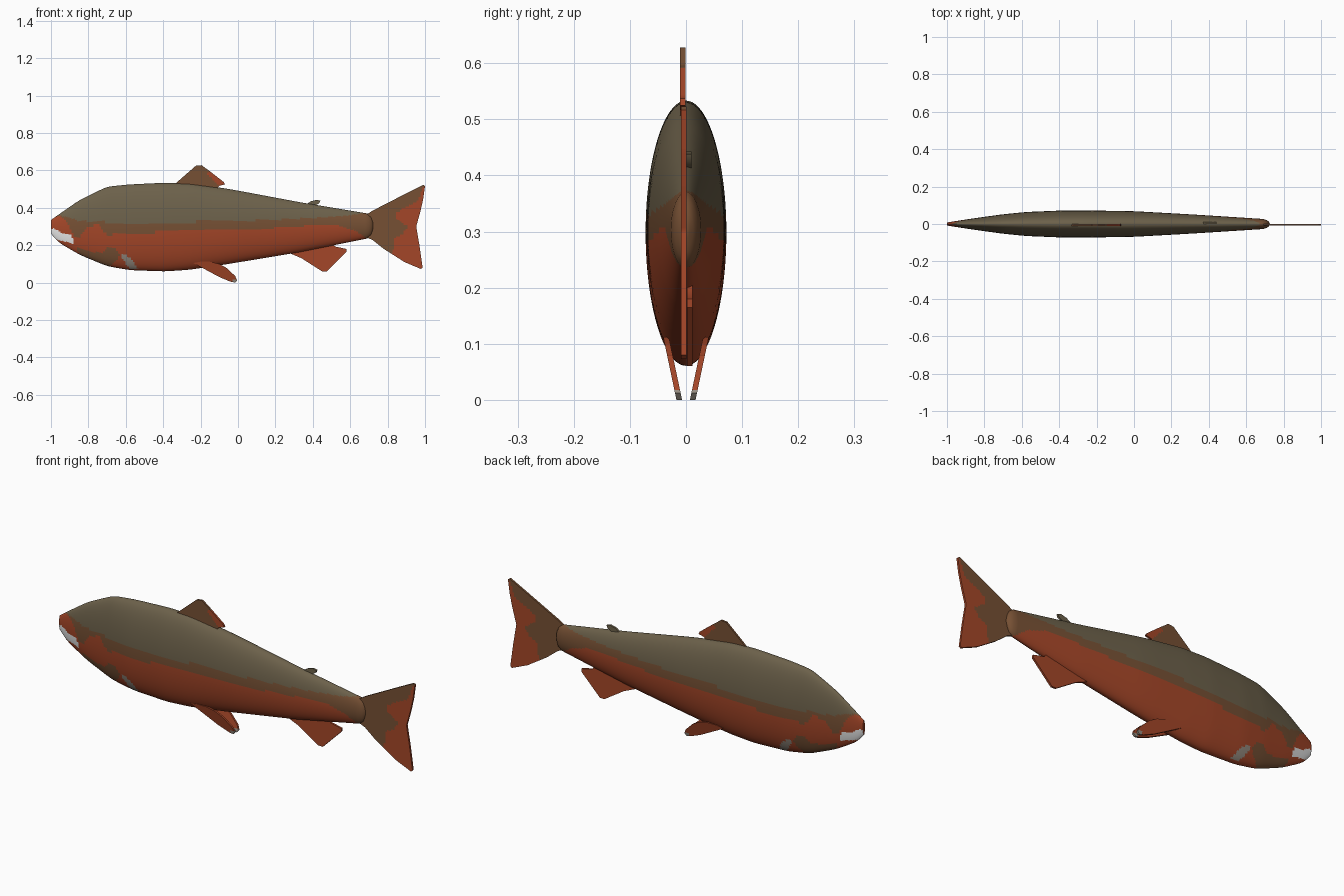
import bpy, bmesh, math
from mathutils import Vector

if "Cube" in bpy.data.objects:
    bpy.data.objects.remove(bpy.data.objects["Cube"])

# One flat material per colour
COLOURS = [("olive back", (.150, .119, .069)), ("brown band", (.180, .080, .034)),
           ("red belly", (.370, .061, .021)), ("white mouth", (.95, .95, .95)),
           ("grey patch", (.305, .262, .216))]
MATS = []
for name, c in COLOURS:
    m = bpy.data.materials.new(name)
    m.diffuse_color = (*c, 1)
    m.use_nodes = True
    m.node_tree.nodes["Principled BSDF"].inputs["Base Color"].default_value = m.diffuse_color
    MATS.append(m)
OLIVE, BROWN, RED, WHITE, GREY = range(5)


def inside(poly, x, z):
    """Point in polygon, side view."""
    hit = False
    for (x1, z1), (x2, z2) in zip(poly, poly[1:] + poly[:1]):
        if (z1 > z) != (z2 > z) and x < x1 + (z - z1) * (x2 - x1) / (z2 - z1):
            hit = not hit
    return hit


def lerp(table, x, k=1):
    for a, b in zip(table, table[1:]):
        if x <= b[0]:
            t = max(0, (x - a[0]) / (b[0] - a[0]))
            return a[k] + (b[k] - a[k]) * t
    return table[-1][k]


def finish(name, bm, rule, angle=40):
    bmesh.ops.recalc_face_normals(bm, faces=bm.faces)
    for f in bm.faces:
        c = f.calc_center_median()
        f.material_index = rule(c.x, c.z)
    me = bpy.data.meshes.new(name)
    bm.to_mesh(me)
    bm.free()
    for m in MATS:
        me.materials.append(m)
    ob = bpy.data.objects.new(name, me)
    bpy.context.collection.objects.link(ob)
    bpy.ops.object.select_all(action='DESELECT')
    ob.select_set(True)
    bpy.context.view_layer.objects.active = ob
    bpy.ops.object.shade_smooth_by_angle(angle=math.radians(angle))
    return ob


# Body: stations of x, top z, bottom z, half width
BODY = [(-1, .335, .262, .008), (-.965, .36, .218, .014), (-.845, .443, .148, .032),
        (-.70, .513, .088, .052), (-.58, .525, .067, .064), (-.39, .534, .060, .072),
        (-.26, .530, .069, .072), (-.07, .504, .097, .070), (.01, .490, .110, .068),
        (.33, .430, .163, .050), (.69, .370, .236, .027), (.71, .355, .250, .021),
        (.72, .335, .272, .013), (.726, .31, .295, .003)]
OLIVE_EDGE = [(-1, .36), (-.92, .355), (-.85, .33), (-.6, .32), (0, .33), (.4, .345), (.6, .36), (.69, .375)]
RED_EDGE = [(-1, .27), (-.85, .24), (-.8, .3), (-.74, .31), (-.7, .25), (-.64, .265), (-.4, .27),
            (0, .28), (.35, .302), (.54, .305), (.62, .28), (.69, .235)]
SNOUT = [(-1.02, .35), (-.95, .355), (-.91, .32), (-.88, .25), (-1.02, .24)]
MOUTH = [(-.99, .295), (-.965, .28), (-.945, .262), (-.89, .255), (-.88, .208),
         (-.93, .22), (-.955, .225), (-1.02, .255)]
GILL = [(-.63, .142), (-.6, .153), (-.555, .11), (-.535, .07), (-.58, .075)]
CHIN = [(-.86, .19), (-.78, .165), (-.72, .16), (-.69, .195), (-.66, .19), (-.63, .145),
        (-.66, .11), (-.70, .08), (-.85, .13)]


def body_rule(x, z):
    if inside(MOUTH, x, z):
        return WHITE
    if inside(GILL, x, z):
        return GREY
    if inside(SNOUT, x, z):
        return RED
    if inside(CHIN, x, z) or x > .69:
        return BROWN
    if z > lerp(OLIVE_EDGE, x):
        return OLIVE
    return RED if z < lerp(RED_EDGE, x) else BROWN


xs = [-1 + 1.69 * i / 170 for i in range(171)] + [.70, .71, .716, .72, .724, .726]
rows = [[lerp(BODY, x, k) for k in (1, 2, 3)] for x in xs]
for _ in range(8):  # soften the corners of the profile
    rows = [rows[i] if i in (0,) or i > 165 else
            [(a + 2 * b + c) / 4 for a, b, c in zip(rows[i - 1], rows[i], rows[i + 1])]
            for i in range(len(rows))]
N = 80
bm = bmesh.new()
rings = []
for x, (top, bot, w) in zip(xs, rows):
    mid, h = (top + bot) / 2, (top - bot) / 2
    rings.append([bm.verts.new((x, w * math.sin(math.tau * j / N), mid + h * math.cos(math.tau * j / N)))
                  for j in range(N)])
for a, b in zip(rings, rings[1:]):
    for j in range(N):
        k = (j + 1) % N
        bm.faces.new((a[j], a[k], b[k], b[j]))
bm.faces.new(rings[0])
bm.faces.new(rings[-1])
finish("body", bm, body_rule, 60)


def fin(name, outline, y, rule, slope=0, thick=.01, cut=0):
    """Thin slab from a side outline; cut into a grid if it has several colours."""
    bm = bmesh.new()
    vs = [bm.verts.new((x, y + slope * z - thick / 2, z)) for x, z in outline]
    face = bm.faces.new(vs)
    ext = bmesh.ops.extrude_face_region(bm, geom=[face])
    for v in ext["geom"]:
        if isinstance(v, bmesh.types.BMVert):
            v.co.y += thick
    bmesh.ops.triangulate(bm, faces=bm.faces)
    if cut:
        for axis in (0, 2):
            vals = [v.co[axis] for v in bm.verts]
            p = min(vals) + cut / 2
            while p < max(vals):
                co, no = Vector(), Vector()
                co[axis], no[axis] = p, 1
                bmesh.ops.bisect_plane(bm, geom=bm.verts[:] + bm.edges[:] + bm.faces[:],
                                       plane_co=co, plane_no=no)
                p += cut
    return finish(name, bm, rule)


# Tail fin with red trailing patch
TAIL_RED = [(1.02, .55), (.985, .50), (.965, .44), (.94, .425), (.89, .40), (.845, .37), (.84, .345),
            (.87, .325), (.905, .30), (.88, .26), (.835, .24), (.84, .20), (.80, .12), (.9, 0), (1.02, 0)]
fin("tail_fin", [(.68, .36), (.72, .385), (.86, .457), (.93, .493), (.99, .523), (1, .517), (.99, .446),
                 (.975, .38), (.953, .30), (.97, .20), (.987, .08), (.978, .073), (.89, .11),
                 (.78, .18), (.72, .228), (.68, .245)],
    -.004, lambda x, z: RED if inside(TAIL_RED, x, z) else BROWN, cut=.01)

# Dorsal fin, red along the lower rear
fin("dorsal_fin", [(-.34, .525), (-.30, .56), (-.225, .625), (-.195, .628), (-.15, .595), (-.075, .537),
                   (-.07, .525), (-.10, .518), (-.12, .49), (-.30, .50)],
    -.006, lambda x, z: RED if x + .9 * (z - .53) > -.115 and z < .59 else BROWN, cut=.01)

# Small adipose fin
fin("adipose_fin", [(.36, .415), (.39, .435), (.42, .443), (.44, .438), (.435, .425), (.41, .41), (.37, .405)],
    .005, lambda x, z: OLIVE)

# Anal fin
fin("anal_fin", [(.27, .16), (.34, .13), (.45, .06), (.475, .06), (.58, .165), (.58, .18), (.52, .193),
                 (.50, .215), (.30, .175)], .007, lambda x, z: RED)

# Pelvic fins, leaning inward at the tips
for side, name in ((-1, "pelvic_fin_left"), (1, "pelvic_fin_right")):
    fin(name, [(-.24, .105), (-.18, .073), (-.10, .03), (-.04, .005), (-.015, 0), (-.005, .012),
               (-.015, .035), (-.06, .078), (-.10, .10), (-.15, .112), (-.20, .112)],
        side * .012, lambda x, z: GREY if x > -.03 and z < .018 else RED, slope=side * .21, cut=.012)
